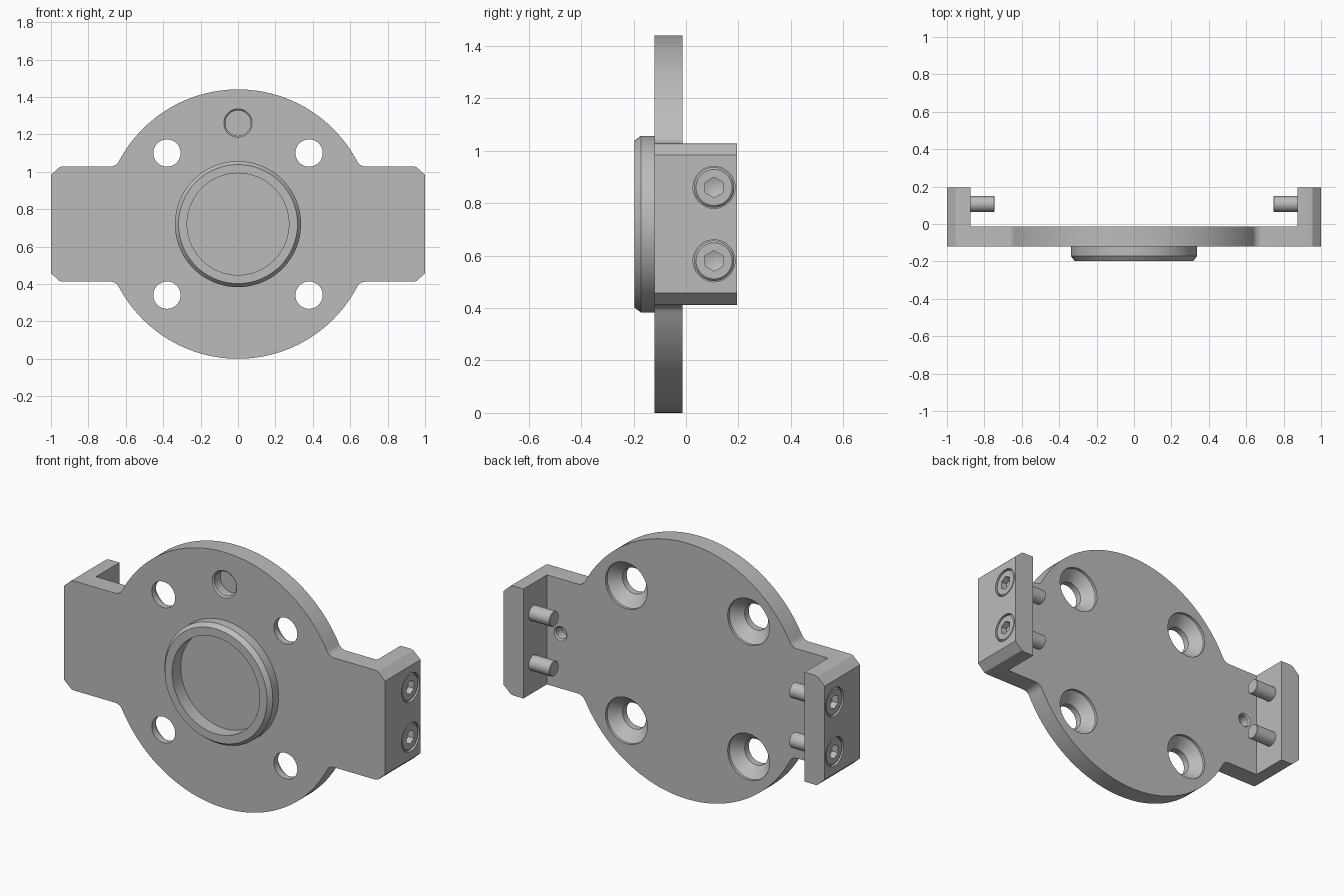
import bpy, bmesh, math
from mathutils import Vector

if "Cube" in bpy.data.objects:
    bpy.data.objects.remove(bpy.data.objects["Cube"])

CZ, R = 0.72, 0.72            # disc centre height and radius
FRONT, BACK, REAR = -0.12, -0.013, 0.195
ARM = 0.308                   # half height of the arms

steel = bpy.data.materials.new("machined grey")
steel.use_nodes = True
steel.diffuse_color = (0.5, 0.5, 0.5, 1)
steel.node_tree.nodes["Principled BSDF"].inputs["Base Color"].default_value = (0.5, 0.5, 0.5, 1)


def finish(bm, name):
    bmesh.ops.remove_doubles(bm, verts=bm.verts, dist=1e-5)
    bmesh.ops.recalc_face_normals(bm, faces=bm.faces)
    mesh = bpy.data.meshes.new(name)
    bm.to_mesh(mesh)
    bm.free()
    obj = bpy.data.objects.new(name, mesh)
    bpy.context.collection.objects.link(obj)
    mesh.materials.append(steel)
    return obj


def lathe(name, profile, origin, axis, steps=48, closed=False):
    """Revolve (radius, height) points about an axis through origin."""
    d, u, o = Vector(axis), Vector((0, 0, 1)), Vector(origin)
    bm = bmesh.new()
    vs = [bm.verts.new(o + u * r + d * h) for r, h in profile]
    pairs = list(zip(vs, vs[1:])) + ([(vs[-1], vs[0])] if closed else [])
    edges = [bm.edges.new(p) for p in pairs]
    bmesh.ops.spin(bm, geom=vs + edges, cent=o, axis=d, angle=math.tau,
                   steps=steps, use_merge=False)
    return finish(bm, name)


def cut(target, cutter):
    mod = target.modifiers.new("cut", 'BOOLEAN')
    mod.operation, mod.solver, mod.object = 'DIFFERENCE', 'EXACT', cutter
    bpy.context.view_layer.objects.active = target
    bpy.ops.object.modifier_apply(modifier=mod.name)
    bpy.data.objects.remove(cutter)


def arc(cx, cz, r, a0, a1, n):
    return [(cx + r * math.cos(a0 + (a1 - a0) * i / n),
             cz + r * math.sin(a0 + (a1 - a0) * i / n)) for i in range(n + 1)]


# Plate outline: chamfered arm end, fillet, then the disc, mirrored to all quarters
fr = 0.05
fz = ARM + fr
fx = math.sqrt((R + fr) ** 2 - fz ** 2)
a = math.atan2(fz, fx)
quarter = [(1, ARM - 0.045), (0.955, ARM - 0.004), (0.94, ARM)]
quarter += arc(fx, fz, fr, -math.pi / 2, a - math.pi, 8)
quarter += arc(0, 0, R, a, math.pi / 2, 32)[1:]
half = quarter + [(-x, z) for x, z in reversed(quarter[:-1])]
outline = half + [(-x, -z) for x, z in half]

bm = bmesh.new()
face = bm.faces.new([bm.verts.new((x, FRONT, CZ + z)) for x, z in outline])
ext = bmesh.ops.extrude_face_region(bm, geom=[face])
bmesh.ops.translate(bm, vec=(0, REAR - FRONT, 0),
                    verts=[g for g in ext["geom"] if isinstance(g, bmesh.types.BMVert)])
plate = finish(bm, "mounting_plate")

# Clear the back so that only the end flanges stand up
bm = bmesh.new()
bmesh.ops.create_cube(bm, size=1)
bmesh.ops.scale(bm, vec=(1.75, 1, 2), verts=bm.verts)
bmesh.ops.translate(bm, vec=(0, BACK + 0.5, CZ), verts=bm.verts)
cut(plate, finish(bm, "clearance"))

# Countersunk bolt holes
for sx in (-1, 1):
    for sz in (-1, 1):
        cut(plate, lathe("bolt_hole", [(0, 0.05), (0.13, 0.05), (0.13, -0.015),
                                       (0.073, -0.07), (0.073, -0.2), (0, -0.2)],
                         (sx * 0.38, BACK, CZ + sz * 0.38), (0, 1, 0)))

# Blind locating hole in the front
cut(plate, lathe("locating_hole", [(0, 0.02), (0.076, 0.02), (0.076, 0), (0.068, -0.008),
                                   (0.068, -0.06), (0, -0.06)],
                 (0, FRONT, CZ + 0.54), (0, -1, 0)))

# Raised ring on the front
lathe("front_ring", [(0.272, -0.005), (0.272, 0.077), (0.318, 0.077),
                     (0.337, 0.052), (0.337, -0.005)],
      (0, FRONT, CZ), (0, -1, 0), steps=96, closed=True)

for side, sx in (("left", 1), ("right", -1)):
    # Small blind hole behind each arm
    cut(plate, lathe("pin_hole", [(0, 0.02), (0.04, 0.02), (0.04, 0), (0.032, -0.008),
                                  (0.032, -0.06), (0, -0.06)],
                     (sx * 0.79, BACK, CZ), (0, 1, 0), steps=32))
    for level, sz in (("upper", 1), ("lower", -1)):
        # Counterbore and socket screw through each flange
        at, out = (sx, 0.107, CZ + sz * 0.14), (sx, 0, 0)
        cut(plate, lathe("counterbore", [(0, 0.05), (0.08, 0.05), (0.08, -0.08), (0, -0.08)],
                         at, out))
        screw = lathe(f"{side}_{level}_screw",
                      [(0, -0.003), (0.069, -0.003), (0.077, -0.011), (0.077, -0.082),
                       (0.042, -0.082), (0.042, -0.252), (0.039, -0.255), (0, -0.255)],
                      at, out)
        cut(screw, lathe("socket", [(0, 0.02), (0.039, 0.02), (0.039, -0.04), (0, -0.055)],
                         at, out, steps=6))

# Smooth the round walls, keep the machined edges crisp
bpy.ops.object.select_all(action='DESELECT')
for obj in bpy.context.collection.objects:
    if obj.type == 'MESH' and steel.name in obj.data.materials:
        obj.select_set(True)
        bpy.context.view_layer.objects.active = obj
bpy.ops.object.shade_smooth_by_angle(angle=math.radians(25))
